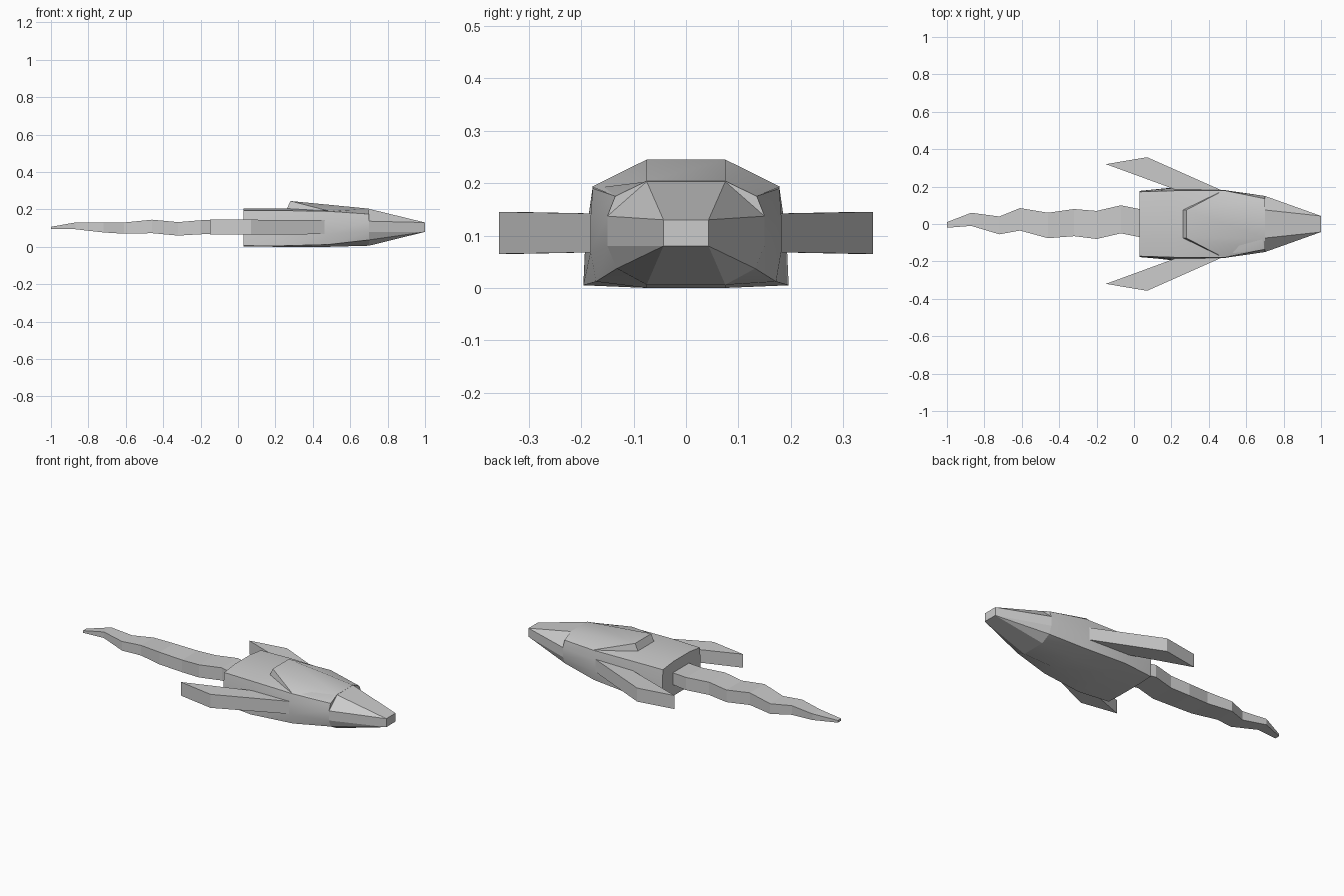
import bpy, bmesh
from math import radians

if "Cube" in bpy.data.objects:
    bpy.data.objects.remove(bpy.data.objects["Cube"])


def loft(name, rings, smooth=None):
    """Skin a list of equal-length closed rings and cap both ends."""
    bm = bmesh.new()
    rows = [[bm.verts.new(p) for p in ring] for ring in rings]
    n = len(rows[0])
    for a, b in zip(rows, rows[1:]):
        for i in range(n):
            j = (i + 1) % n
            bm.faces.new((a[i], a[j], b[j], b[i]))
    bm.faces.new(rows[0])
    bm.faces.new(rows[-1])
    bmesh.ops.remove_doubles(bm, verts=bm.verts, dist=0.0005)
    bmesh.ops.recalc_face_normals(bm, faces=bm.faces)
    mesh = bpy.data.meshes.new(name)
    bm.to_mesh(mesh)
    bm.free()
    obj = bpy.data.objects.new(name, mesh)
    bpy.context.collection.objects.link(obj)
    if smooth:
        bpy.ops.object.select_all(action='DESELECT')
        obj.select_set(True)
        bpy.context.view_layer.objects.active = obj
        bpy.ops.object.shade_smooth_by_angle(angle=radians(smooth))
    return obj


def section(x, half):
    """Mirror a half profile of (y, z) points, top to bottom, into a ring."""
    return ([(x, y, z) for y, z in half] +
            [(x, -y, z) for y, z in reversed(half)])


# Main hull
loft("hull", [
    section(0.03, [(.075, .205), (.172, .193), (.177, .137), (.177, .07), (.174, .006), (.075, .002)]),
    section(0.22, [(.075, .205), (.178, .194), (.186, .137), (.193, .07), (.196, .005), (.075, .0)]),
    section(0.48, [(.075, .203), (.178, .19), (.182, .137), (.182, .07), (.172, .012), (.075, .0)]),
    section(0.70, [(.075, .203), (.135, .175), (.15, .137), (.15, .08), (.132, .037), (.075, .006)]),
], smooth=32)

# Faceted nose with chamfered corners
loft("nose", [
    section(0.70, [(.075, .203), (.15, .137), (.15, .08), (.132, .037), (.075, .006)]),
    section(1.00, [(.043, .13), (.043, .13), (.043, .08), (.043, .08), (.043, .08)]),
], smooth=20)

# Raised canopy, swept back edges meeting the hull shoulders
bm = bmesh.new()
sides = []
for s in (1, -1):
    sides.append([bm.verts.new((x, s * y, z)) for x, y, z in (
        (.28, .075, .245), (.26, .075, .200), (.48, .18, .193),
        (.70, .135, .175), (.70, .075, .204))])
for top, low, shoulder, front_low, front_top in sides:
    bm.faces.new((top, shoulder, front_low, front_top))
    bm.faces.new((top, low, shoulder))
l, r = sides
bm.faces.new((l[0], r[0], r[4], l[4]))
bm.faces.new((l[0], r[0], r[1], l[1]))
bm.faces.new((l[3], r[3], r[4], l[4]))
bm.faces.new((l[1], r[1], r[2], r[3], l[3], l[2]))
bmesh.ops.recalc_face_normals(bm, faces=bm.faces)
mesh = bpy.data.meshes.new("canopy")
bm.to_mesh(mesh)
bm.free()
canopy = bpy.data.objects.new("canopy", mesh)
bpy.context.collection.objects.link(canopy)
bpy.ops.object.select_all(action='DESELECT')
canopy.select_set(True)
bpy.context.view_layer.objects.active = canopy
bpy.ops.object.shade_smooth_by_angle(angle=radians(32))

# Swept fins, one on each side
for side, label in ((1, "left"), (-1, "right")):
    outline = [(.48, .175, .003), (.07, .357, .0), (-.15, .32, .0), (.26, .17, .003)]
    loft(label + "_fin", [
        [(x, side * y, .065 + d) for x, y, d in outline],
        [(x, side * y, .145 - d) for x, y, d in outline]])

# Wavy exhaust flame: x, lower y, upper y, lower z, upper z
flame = [(.03, -.070, .080, .070, .140), (-.07, -.050, .100, .072, .147),
         (-.20, -.080, .070, .067, .142), (-.32, -.065, .080, .060, .132),
         (-.46, -.076, .060, .073, .145), (-.61, -.035, .085, .070, .130),
         (-.72, -.055, .040, .077, .131), (-.87, -.010, .060, .094, .130),
         (-1.0, -.020, .010, .094, .107)]
loft("flame", [[(x, y0, z0), (x, y1, z0), (x, y1, z1), (x, y0, z1)]
               for x, y0, y1, z0, z1 in flame])
